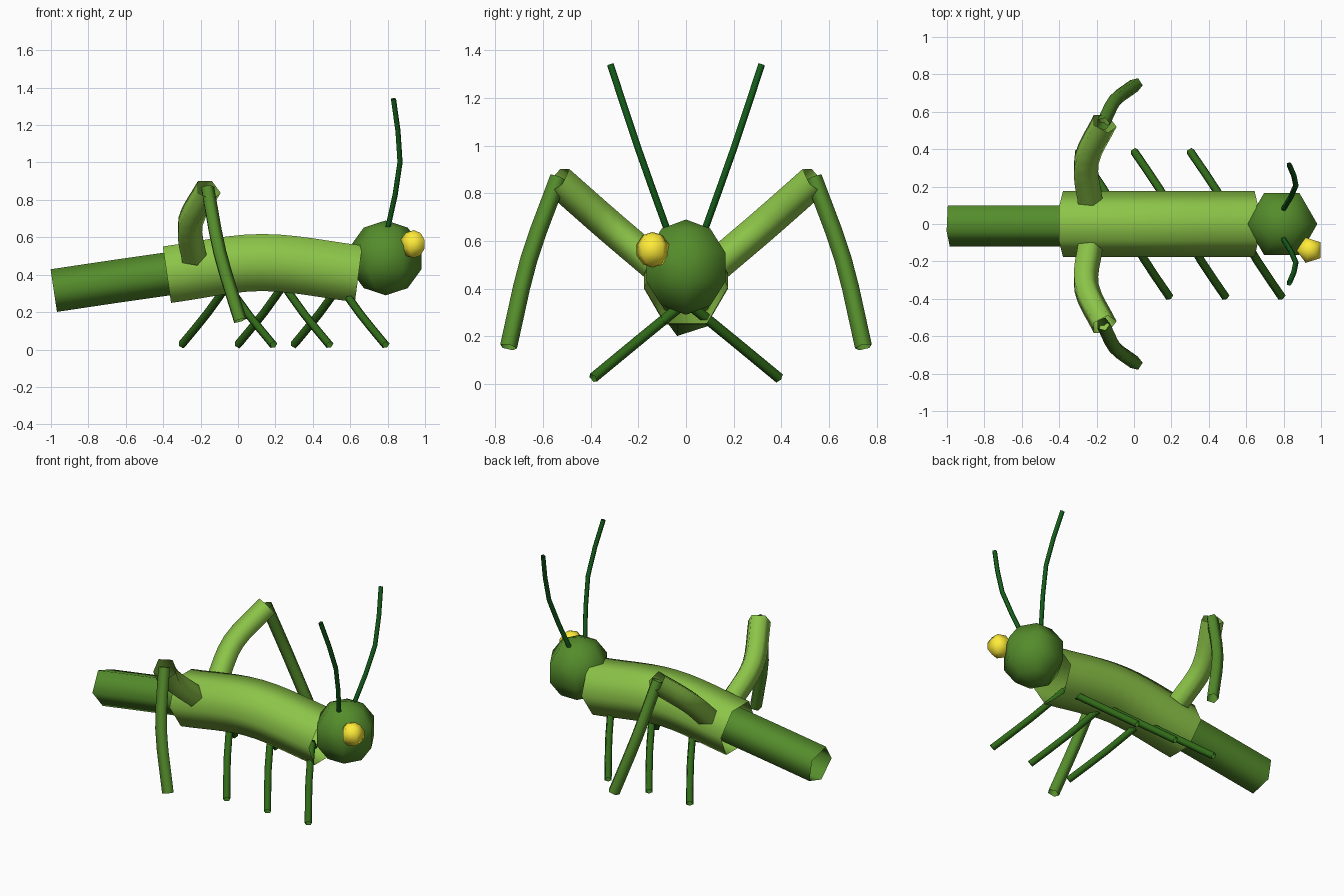
import bpy, bmesh, math
from mathutils import Vector

if "Cube" in bpy.data.objects:
    bpy.data.objects.remove(bpy.data.objects["Cube"])


def material(name, hexa):
    m = bpy.data.materials.new(name)
    rgb = [int(hexa[i:i + 2], 16) / 255 for i in (0, 2, 4)]
    m.diffuse_color = [c ** 2.2 for c in rgb] + [1]
    m.use_nodes = True
    m.node_tree.nodes["Principled BSDF"].inputs["Base Color"].default_value = m.diffuse_color
    return m


LIGHT = material("light_green", "8BC34A")
MID = material("mid_green", "558B2F")
DARK = material("dark_green", "33691E")
DEEP = material("deep_green", "1B5E20")
YELLOW = material("yellow", "FFEB3B")


def finish(name, bm, mat):
    bmesh.ops.recalc_face_normals(bm, faces=bm.faces)
    for f in bm.faces:
        f.smooth = True
    me = bpy.data.meshes.new(name)
    bm.to_mesh(me)
    bm.free()
    me.materials.append(mat)
    ob = bpy.data.objects.new(name, me)
    bpy.context.collection.objects.link(ob)
    return ob


def curve_points(pts, steps):
    """Smooth curve through the points, with extrapolated ends."""
    p = [Vector(q) for q in pts]
    p = [2 * p[0] - p[1]] + p + [2 * p[-1] - p[-2]]
    spans = len(pts) - 1
    out = []
    for k in range(steps + 1):
        u = k / steps * spans
        i = min(int(u), spans - 1)
        t = u - i
        a, b, c, d = p[i:i + 4]
        out.append(0.5 * (2 * b + (c - a) * t + (2 * a - 5 * b + 4 * c - d) * t * t
                          + (3 * b - a - 3 * c + d) * t ** 3))
    return out


def tube(name, pts, radius, sides, steps, mat):
    """Open-ended tube swept along a curve."""
    path = curve_points(pts, steps)
    bm = bmesh.new()
    side, prev = None, None
    for i, c in enumerate(path):
        t = (path[min(i + 1, steps)] - path[max(i - 1, 0)]).normalized()
        if side is None:
            side = min((Vector((1, 0, 0)), Vector((0, 0, 1)), Vector((0, -1, 0))),
                       key=lambda e: abs(e.dot(t)))
        side = (side - t * side.dot(t)).normalized()
        other = t.cross(side)
        ring = []
        for j in range(sides):
            a = 2 * math.pi * j / sides
            ring.append(bm.verts.new(c + radius * (math.cos(a) * side + math.sin(a) * other)))
        if prev:
            for j in range(sides):
                n = (j + 1) % sides
                bm.faces.new((prev[j], prev[n], ring[n], ring[j]))
        prev = ring
    return finish(name, bm, mat)


def ball(name, centre, radius, segments, rings, mat):
    """Low-poly globe with a vertex facing -x."""
    bm = bmesh.new()
    bmesh.ops.create_uvsphere(bm, u_segments=segments, v_segments=rings, radius=radius)
    # turn so that one meridian lies on -x
    v = max(bm.verts, key=lambda q: q.co.xy.length)
    turn = math.pi - math.atan2(v.co.y, v.co.x)
    for q in bm.verts:
        x, y = q.co.xy
        q.co.x = x * math.cos(turn) - y * math.sin(turn)
        q.co.y = x * math.sin(turn) + y * math.cos(turn)
        q.co += Vector(centre)
    return finish(name, bm, mat)


# Body, tail, head and the single eye
tube("body", [(-.38, 0, .40), (.125, 0, .465), (.645, 0, .405)], .176, 6, 12, LIGHT)
tube("tail", [(-.985, 0, .315), (-.65, 0, .365), (-.30, 0, .415)], .121, 5, 4, MID)
ball("head", (.79, 0, .49), .20, 6, 5, MID)
ball("eye", (.94, -.14, .563), .075, 5, 5, YELLOW)

# Mirrored hind legs and antennae
for s, label in ((-1, "right"), (1, "left")):
    def mir(pts):
        return [(x, s * y, z) for x, y, z in pts]
    tube(f"hind_thigh_{label}",
         mir([(-.24, .13, .50), (-.26, .33, .67), (-.16, .54, .855)]), .072, 5, 8, LIGHT)
    tube(f"hind_shin_{label}",
         mir([(-.165, .535, .865), (-.10, .66, .52), (.01, .745, .155)]), .038, 5, 6, MID)
    tube(f"antenna_{label}",
         mir([(.80, .08, .65), (.865, .205, 1.0), (.83, .317, 1.34)]), .015, 5, 4, DEEP)

# Walking legs: each pair is one leg turned half round
for n, cx in enumerate((-.055, .245, .545)):
    for s, label in ((-1, "right"), (1, "left")):
        tube(f"walking_leg_{n + 1}_{label}",
             [(cx, 0, .345), (cx - s * .11, s * .19, .19), (cx - s * .245, s * .39, .025)],
             .023, 5, 4, DARK)
